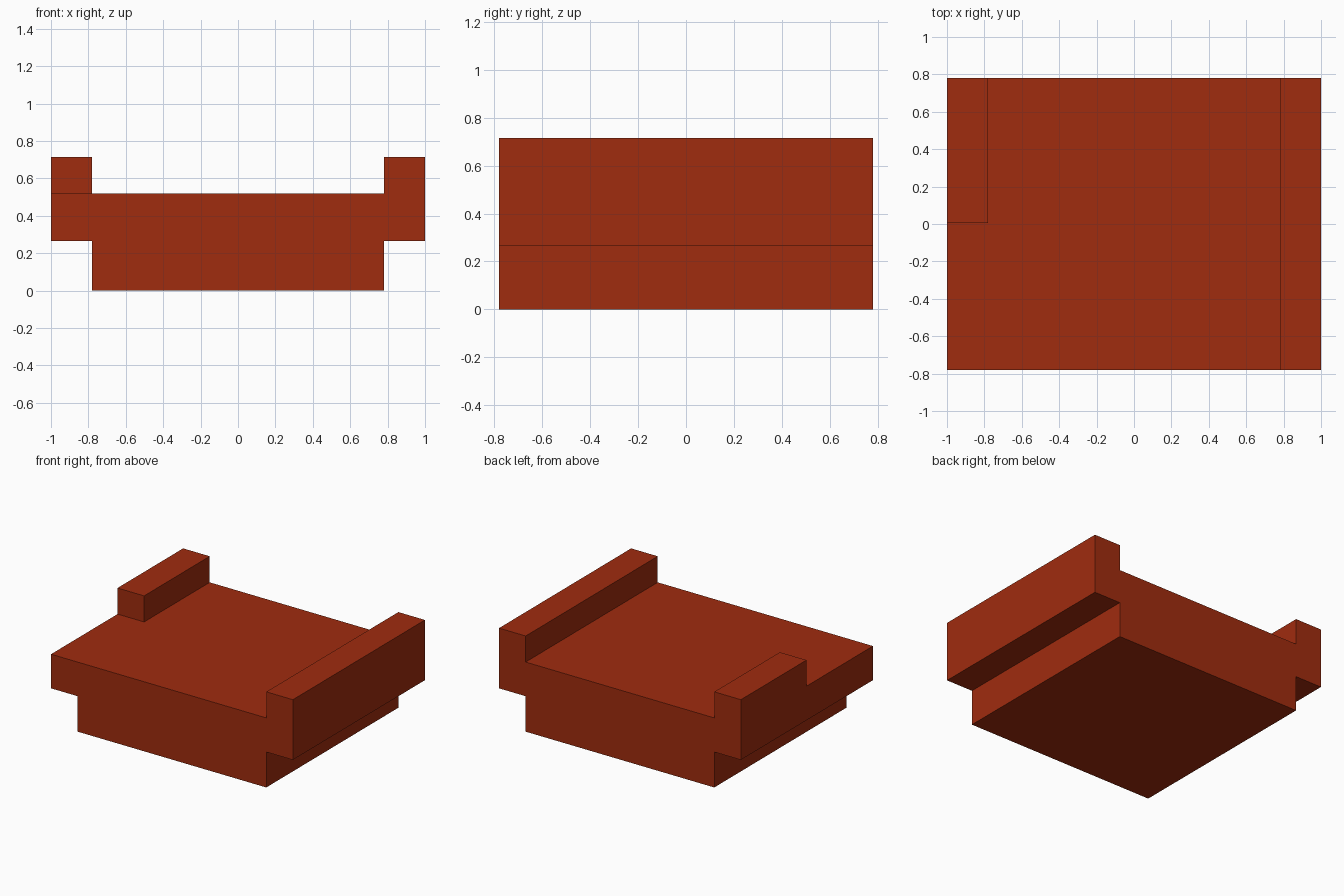
import bpy, bmesh

if "Cube" in bpy.data.objects:
    bpy.data.objects.remove(bpy.data.objects["Cube"])

HALF = 0.78            # half depth, also half width of the lower block
LEDGE, DECK, RAIL = 0.265, 0.52, 0.715

red = bpy.data.materials.new("brick red")
red.diffuse_color = (0.35, 0.025, 0.0045, 1)
red.use_nodes = True
red.node_tree.nodes["Principled BSDF"].inputs["Base Color"].default_value = red.diffuse_color


def extrude_profile(name, profile, y0, y1):
    """Solid made from an x-z outline swept along y."""
    bm = bmesh.new()
    face = bm.faces.new([bm.verts.new((x, y0, z)) for x, z in profile])
    geom = bmesh.ops.extrude_face_region(bm, geom=[face])["geom"]
    moved = [v for v in geom if isinstance(v, bmesh.types.BMVert)]
    bmesh.ops.translate(bm, verts=moved, vec=(0, y1 - y0, 0))
    if face.is_valid and len(bm.faces) < len(profile) + 2:
        raise RuntimeError("open end")
    bmesh.ops.recalc_face_normals(bm, faces=bm.faces)
    mesh = bpy.data.meshes.new(name)
    bm.to_mesh(mesh)
    bm.free()
    mesh.materials.append(red)
    obj = bpy.data.objects.new(name, mesh)
    bpy.context.collection.objects.link(obj)
    return obj


# Block with side ledges and the full-length right rail
extrude_profile("base_with_right_rail", [
    (-HALF, 0), (HALF, 0), (HALF, LEDGE), (1, LEDGE), (1, RAIL),
    (HALF, RAIL), (HALF, DECK), (-1, DECK), (-1, LEDGE), (-HALF, LEDGE),
], -HALF, HALF)

# Half-length rail at the back of the left side
extrude_profile("left_rail", [
    (-1, DECK), (-HALF, DECK), (-HALF, RAIL), (-1, RAIL),
], 0.005, HALF)
